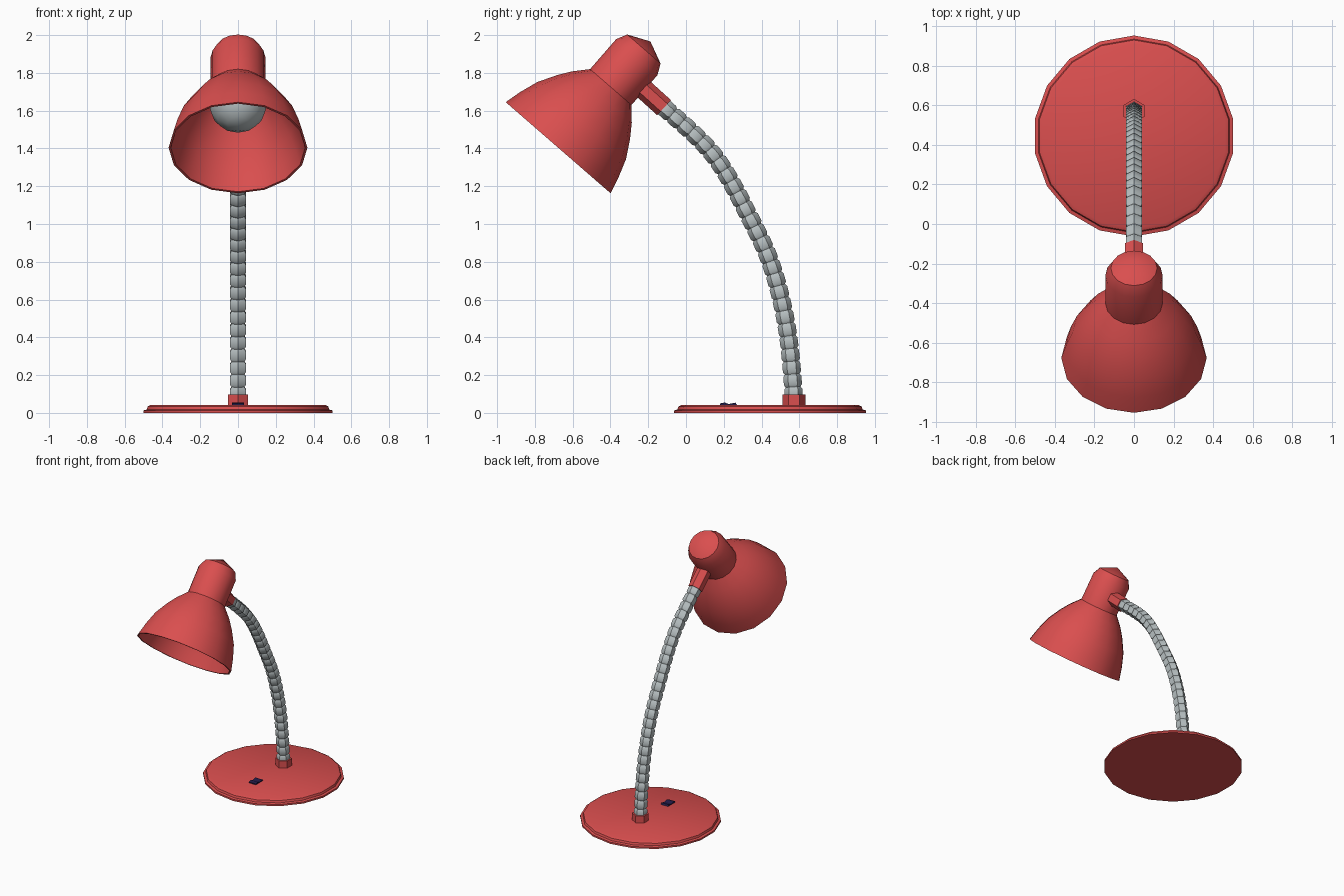
import bpy, bmesh, math
from mathutils import Vector

if "Cube" in bpy.data.objects:
    bpy.data.objects.remove(bpy.data.objects["Cube"])


def material(name, rgb):
    m = bpy.data.materials.new(name)
    m.diffuse_color = (*rgb, 1)
    m.use_nodes = True
    m.node_tree.nodes["Principled BSDF"].inputs["Base Color"].default_value = m.diffuse_color
    return m


RED = material("red_enamel", (0.70, 0.077, 0.077))
GREY = material("light_grey", (0.47, 0.52, 0.53))
NAVY = material("dark_navy", (0.015, 0.01, 0.06))


def finish(name, bm, mat, angle=35):
    bmesh.ops.remove_doubles(bm, verts=bm.verts, dist=1e-5)
    bmesh.ops.recalc_face_normals(bm, faces=bm.faces)
    me = bpy.data.meshes.new(name)
    bm.to_mesh(me)
    bm.free()
    me.materials.append(mat)
    me.shade_smooth()
    me.set_sharp_from_angle(angle=math.radians(angle))
    ob = bpy.data.objects.new(name, me)
    bpy.context.collection.objects.link(ob)
    return ob


def ring(bm, centre, axis, r, sides):
    # ring with one corner in the YZ plane
    x = Vector((1, 0, 0))
    v = axis.normalized().cross(x)
    out = []
    for k in range(sides):
        a = math.pi / 2 + 2 * math.pi * k / sides
        out.append(bm.verts.new(centre + (x * math.cos(a) + v * math.sin(a)) * r))
    return out


def skin(bm, rings):
    for a, b in zip(rings, rings[1:]):
        n = len(a)
        for k in range(n):
            j = (k + 1) % n
            bm.faces.new((a[k], a[j], b[j], b[k]))


def lathe(name, profile, origin, axis, sides, mat, angle=35):
    # profile is a list of (radius, distance along axis)
    bm = bmesh.new()
    o, ax = Vector(origin), Vector(axis).normalized()
    skin(bm, [ring(bm, o + ax * t, ax, r, sides) for r, t in profile])
    return finish(name, bm, mat, angle)


UP = (0, 0, 1)

# Base disc and the collar holding the neck
lathe("base", [(0, 0), (0.508, 0), (0.508, 0.013), (0.49, 0.018), (0.485, 0.034),
               (0.467, 0.043), (0, 0.043)], (0, 0.445, 0), UP, 18, RED)
lathe("base_collar", [(0, 0.035), (0.06, 0.035), (0.06, 0.098), (0, 0.098)],
      (0, 0.572, 0), UP, 6, RED)

# Rocker switch, dipped in the middle
bm = bmesh.new()
outline = [(0.18, 0.04), (0.18, 0.05), (0.205, 0.055), (0.225, 0.047), (0.262, 0.054), (0.272, 0.04)]
sides = [[bm.verts.new((x, y, z)) for y, z in outline] for x in (-0.031, 0.031)]
skin(bm, sides)
for s in sides:
    bm.faces.new(s)
finish("switch", bm, NAVY, 10)

# Flexible beaded neck along a smooth curve
pts = [Vector((0, y, z)) for y, z in
       [(0.575, -0.1), (0.572, 0.07), (0.536, 0.44), (0.46, 0.76), (0.35, 1.01),
        (0.15, 1.36), (-0.125, 1.625), (-0.3, 1.77)]]
path = []
for i in range(1, len(pts) - 2):
    p0, p1, p2, p3 = pts[i - 1:i + 3]
    for s in range(40):
        t = s / 40
        path.append(0.5 * (2 * p1 + (p2 - p0) * t + (2 * p0 - 5 * p1 + 4 * p2 - p3) * t * t
                           + (3 * p1 - p0 - 3 * p2 + p3) * t ** 3))
path.append(pts[-2])
dist = [0]
for a, b in zip(path, path[1:]):
    dist.append(dist[-1] + (b - a).length)


def along(d):
    d = min(max(d, 0), dist[-1])
    for i in range(len(path) - 1):
        if d <= dist[i + 1]:
            f = (d - dist[i]) / (dist[i + 1] - dist[i])
            return path[i].lerp(path[i + 1], f), path[i + 1] - path[i]
    return path[-1], path[-1] - path[-2]


BEADS = 26
bm = bmesh.new()
rings = []
for b in range(BEADS):
    for f, r in ((0, 0.039), (0.18, 0.048), (0.82, 0.048)):
        p, d = along((b + f) / BEADS * dist[-1])
        rings.append(ring(bm, p, d, r, 6))
p, d = along(dist[-1])
rings.append(ring(bm, p, d, 0.039, 6))
skin(bm, rings)
bm.faces.new(rings[0])
bm.faces.new(rings[-1])
finish("flexible_neck", bm, GREY)

# Lamp head: shade, socket cap, joint and bulb
RIM = (0, -0.677, 1.404)
AXIS = (0, 0.656, 0.755)
outer = [(0.3675, 0), (0.345, 0.09), (0.311, 0.19), (0.257, 0.285), (0.208, 0.355), (0.145, 0.425)]
inner = [(r - 0.012, max(t - 0.006, 0)) for r, t in reversed(outer)]
lathe("shade", [(0, 0.419)] + inner + outer + [(0, 0.425)], RIM, AXIS, 16, RED)
lathe("socket_cap", [(0, 0.422), (0.145, 0.422), (0.145, 0.635), (0.117, 0.692), (0, 0.745)],
      RIM, AXIS, 16, RED, 30)
lathe("neck_joint", [(0, 0), (0.054, 0), (0.054, 0.2), (0, 0.2)],
      (0, -0.116, 1.616), (0, -0.74, 0.67), 6, RED)
bulb = [(0.155 * math.sin(a), 0.31 - 0.155 * math.cos(a))
        for a in (math.pi * k / 8 for k in range(7))]
lathe("bulb", bulb + [(0.07, 0.43), (0, 0.43)], RIM, AXIS, 12, GREY)
